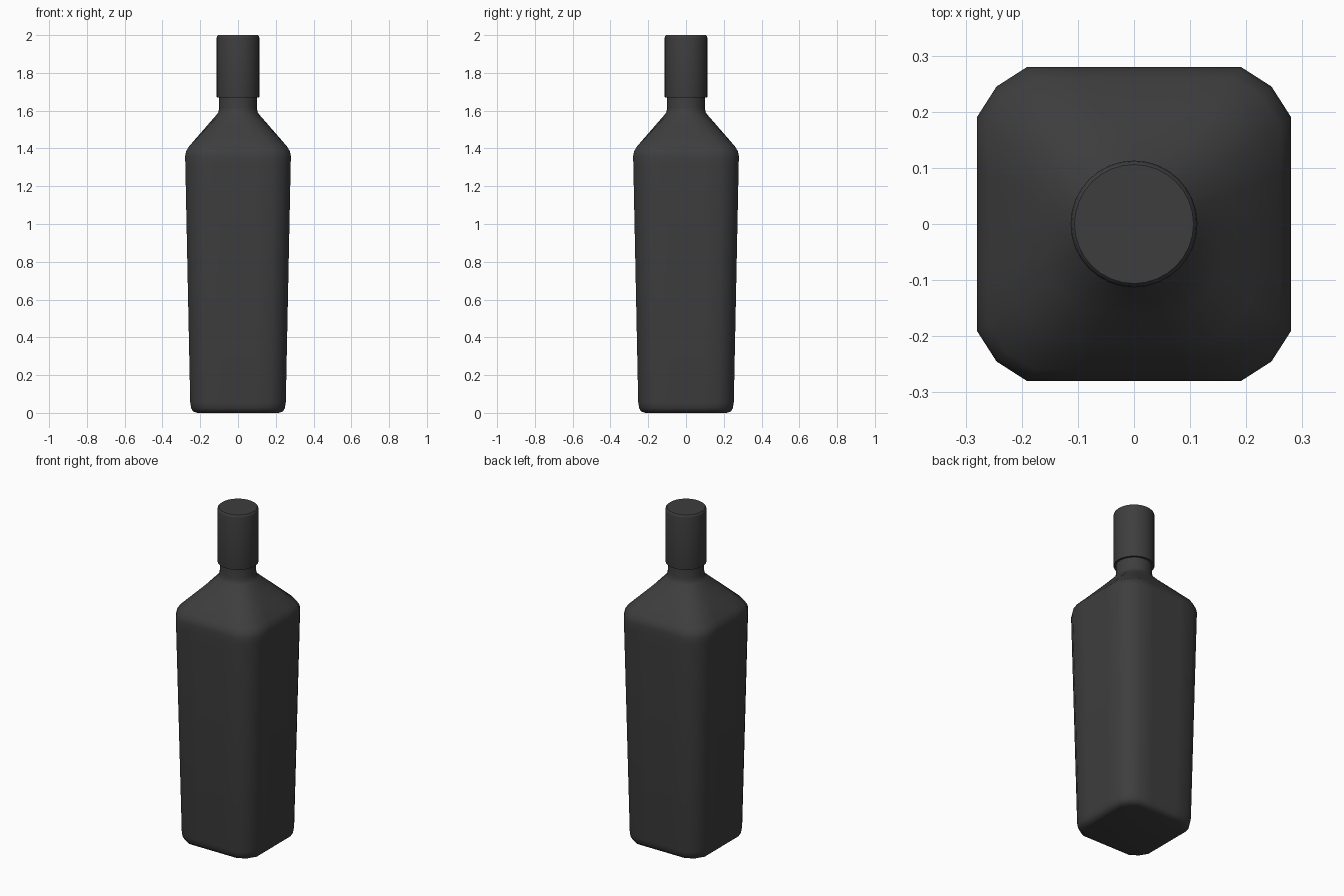
import bpy, bmesh, math

old = bpy.data.objects.get("Cube")
if old:
    bpy.data.objects.remove(old, do_unlink=True)

dark = bpy.data.materials.new("dark_charcoal")
dark.use_nodes = True
color = (0.048, 0.048, 0.048, 1)
dark.diffuse_color = color
bsdf = dark.node_tree.nodes["Principled BSDF"]
bsdf.inputs["Base Color"].default_value = color
bsdf.inputs["Roughness"].default_value = 0.6


def round_ring(radius, z, sides=24):
    return [(radius * math.cos(math.tau * i / sides),
             radius * math.sin(math.tau * i / sides), z) for i in range(sides)]


def square_ring(half, z):
    # Chamfered square, six points per quarter turn
    quarter = [(1, 0), (1, 0.34), (1, 0.68), (0.875, 0.875), (0.68, 1), (0.34, 1)]
    ring = []
    for turn in range(4):
        for x, y in quarter:
            for _ in range(turn):
                x, y = -y, x
            ring.append((x * half, y * half, z))
    return ring


def blend(a, b, t):
    return [tuple(p + (q - p) * t for p, q in zip(u, v)) for u, v in zip(a, b)]


def loft(name, rings, angle):
    bm = bmesh.new()
    loops = [[bm.verts.new(p) for p in ring] for ring in rings]
    for low, high in zip(loops, loops[1:]):
        n = len(low)
        for i in range(n):
            j = (i + 1) % n
            bm.faces.new((low[i], low[j], high[j], high[i]))
    bm.faces.new(loops[0][::-1])
    bm.faces.new(loops[-1])
    mesh = bpy.data.meshes.new(name)
    bm.to_mesh(mesh)
    bm.free()
    mesh.materials.append(dark)
    obj = bpy.data.objects.new(name, mesh)
    bpy.context.collection.objects.link(obj)
    bpy.ops.object.select_all(action='DESELECT')
    obj.select_set(True)
    bpy.context.view_layer.objects.active = obj
    bpy.ops.object.shade_smooth_by_angle(angle=math.radians(angle))
    return obj


# Bottle: rounded base, tapering square body, sloping shoulder, round neck
profile = [(0.215, 0), (0.237, 0.007), (0.248, 0.025), (0.253, 0.055),
           (0.279, 1.32), (0.28, 1.36), (0.275, 1.385), (0.26, 1.41)]
rings = [square_ring(h, z) for h, z in profile]
shoulder_top = round_ring(0.112, 1.58)
rings += [blend(rings[-1], shoulder_top, t) for t in (0.33, 0.67, 1)]
rings += [round_ring(r, z) for r, z in ((0.104, 1.592), (0.1, 1.615), (0.1, 1.69))]
loft("bottle", rings, 60)

# Cap: plain cylinder with a softened top rim
cap = [(0.112, 1.67), (0.113, 1.675), (0.113, 1.985), (0.111, 1.995), (0.106, 2)]
loft("cap", [round_ring(r, z, 32) for r, z in cap], 35)
